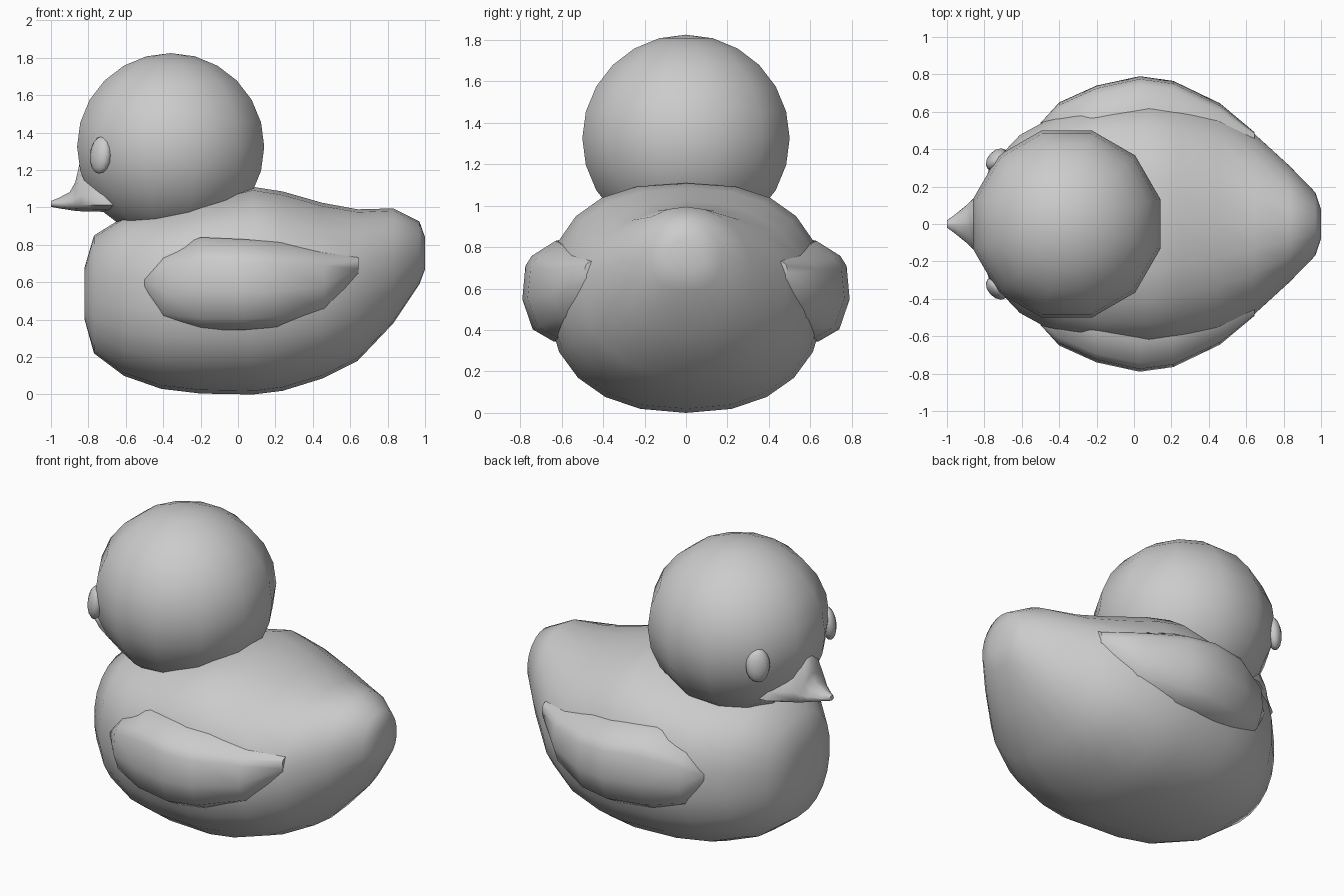
import bpy, bmesh, math
from mathutils import Matrix

if "Cube" in bpy.data.objects:
    bpy.data.objects.remove(bpy.data.objects["Cube"])


def make_object(name, bm, angle=60):
    bmesh.ops.recalc_face_normals(bm, faces=bm.faces)
    me = bpy.data.meshes.new(name)
    bm.to_mesh(me)
    bm.free()
    ob = bpy.data.objects.new(name, me)
    bpy.context.collection.objects.link(ob)
    bpy.ops.object.select_all(action='DESELECT')
    ob.select_set(True)
    bpy.context.view_layer.objects.active = ob
    bpy.ops.object.shade_smooth_by_angle(angle=math.radians(angle))
    return ob


def loft(name, rings, angle=60):
    bm = bmesh.new()
    loops = [[bm.verts.new(p) for p in r] for r in rings]
    n = len(loops[0])
    for a, b in zip(loops, loops[1:]):
        for i in range(n):
            j = (i + 1) % n
            bm.faces.new((a[i], a[j], b[j], b[i]))
    bm.faces.new(loops[0])
    bm.faces.new(loops[-1])
    return make_object(name, bm, angle)


def oval(x, top, bot, half_w, z_wide, n_top, n_bot, count):
    """Egg-shaped cross-section in the plane x = const."""
    ring = []
    for i in range(count):
        a = 2 * math.pi * (i + 0.5) / count
        c, s = math.cos(a), math.sin(a)
        n, h = (n_top, top - z_wide) if s > 0 else (n_bot, z_wide - bot)
        y = math.copysign(abs(c) ** (2 / n), c) * half_w
        z = z_wide + math.copysign(abs(s) ** (2 / n), s) * h
        ring.append((x, y, z))
    return ring


# Body: x, top, bottom, half width, widest height, upper roundness
body = [
    (-0.82, 0.68, 0.40, 0.16, 0.54, 2.0),
    (-0.77, 0.85, 0.22, 0.31, 0.55, 2.2),
    (-0.61, 0.95, 0.10, 0.48, 0.55, 2.4),
    (-0.41, 0.99, 0.03, 0.59, 0.55, 2.5),
    (-0.20, 1.04, 0.005, 0.645, 0.55, 2.6),
    (0.08, 1.11, 0.0, 0.665, 0.55, 2.5),
    (0.24, 1.085, 0.02, 0.65, 0.56, 2.3),
    (0.45, 1.025, 0.085, 0.60, 0.57, 2.1),
    (0.64, 0.99, 0.18, 0.49, 0.61, 2.0),
    (0.83, 0.995, 0.38, 0.315, 0.68, 2.0),
    (0.97, 0.925, 0.59, 0.17, 0.74, 2.0),
    (1.00, 0.84, 0.67, 0.08, 0.75, 2.0),
]
loft("body", [oval(*s, 2.3, 22) for s in body])

# Head: twelve-sided ball
bm = bmesh.new()
bmesh.ops.create_uvsphere(
    bm, u_segments=12, v_segments=12, radius=1,
    matrix=Matrix.Translation((-0.36, 0, 1.325))
    @ Matrix.Rotation(math.radians(15), 4, 'Z')
    @ Matrix.Diagonal((0.518, 0.518, 0.5, 1)))
make_object("head", bm)

# Beak: flared into the face
beak = [
    (-1.00, 1.035, 1.003, 0.020, 1.02),
    (-0.96, 1.052, 0.995, 0.050, 1.02),
    (-0.90, 1.085, 0.985, 0.100, 1.025),
    (-0.87, 1.14, 0.980, 0.130, 1.03),
    (-0.84, 1.28, 0.978, 0.155, 1.03),
    (-0.72, 1.30, 0.975, 0.240, 1.03),
    (-0.60, 1.25, 0.985, 0.260, 1.03),
]
loft("beak", [oval(*s, 1.4, 2.3, 12) for s in beak])

# Wings: x, top, bottom, outer y
wing = [
    (-0.50, 0.63, 0.56, 0.54),
    (-0.40, 0.76, 0.39, 0.65),
    (-0.20, 0.84, 0.345, 0.74),
    (0.03, 0.83, 0.345, 0.79),
    (0.21, 0.815, 0.36, 0.765),
    (0.46, 0.78, 0.425, 0.645),
    (0.645, 0.74, 0.62, 0.49),
]


def wing_ring(x, top, bot, out, side):
    h = top - bot
    k = min(1, h / 0.4)
    pts = [(0.35, top), (out - 0.16 * k, top), (out - 0.045 * k, top - 0.15 * h),
           (out - 0.015 * k, top - 0.25 * h), (out, bot + 0.42 * h),
           (out - 0.05 * k, bot + 0.12 * h), (out - 0.15 * k, bot), (0.35, bot)]
    return [(x, side * y, z) for y, z in pts]


for side, label in ((-1, "front"), (1, "back")):
    loft(label + "_wing", [wing_ring(*s, side) for s in wing], 50)

    # Eyes: flattened balls on the face
    bm = bmesh.new()
    bmesh.ops.create_uvsphere(
        bm, u_segments=12, v_segments=8, radius=1,
        matrix=Matrix.Translation((-0.735, side * 0.345, 1.28))
        @ Matrix.Rotation(math.atan2(side * 0.345, -0.375), 4, 'Z')
        @ Matrix.Rotation(math.radians(-6), 4, 'Y')
        @ Matrix.Diagonal((0.045, 0.07, 0.1, 1)))
    make_object(label + "_eye", bm)
